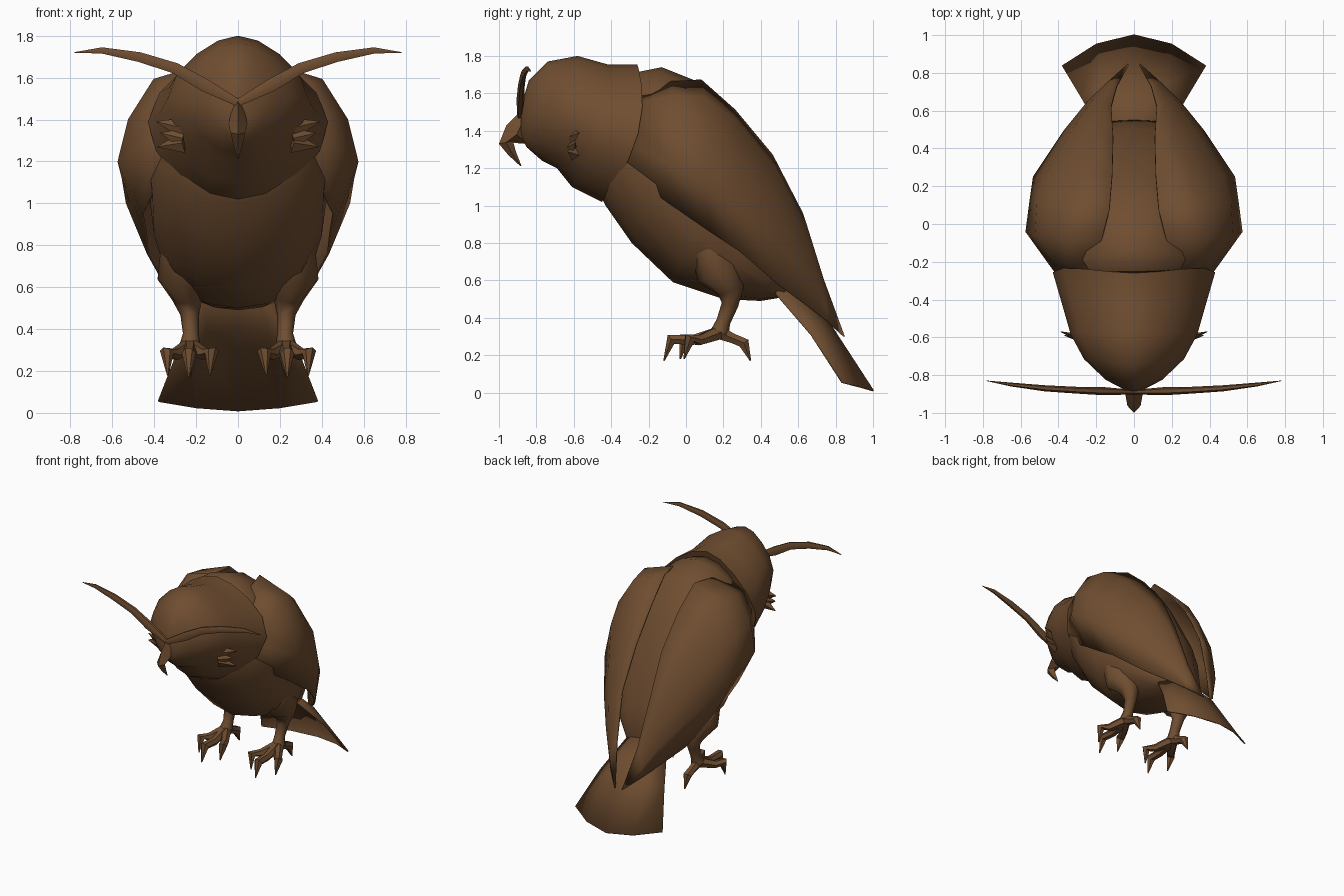
import bpy, bmesh, math
from mathutils import Vector

brown = bpy.data.materials.new("brown_feather")
brown.diffuse_color = (0.16, 0.075, 0.03, 1)


def finish(name, bm, angle=50, thick=0, mirror=False):
    """Turn a bmesh into a named, smooth shaded object."""
    bmesh.ops.remove_doubles(bm, verts=bm.verts, dist=1e-4)
    bmesh.ops.recalc_face_normals(bm, faces=bm.faces)
    me = bpy.data.meshes.new(name)
    bm.to_mesh(me)
    bm.free()
    me.materials.append(brown)
    ob = bpy.data.objects.new(name, me)
    bpy.context.collection.objects.link(ob)
    bpy.ops.object.select_all(action='DESELECT')
    ob.select_set(True)
    bpy.context.view_layer.objects.active = ob
    bpy.ops.object.shade_smooth_by_angle(angle=math.radians(angle))
    if thick:
        m = ob.modifiers.new("thickness", 'SOLIDIFY')
        m.thickness = thick
        m.offset = 0
    if mirror:
        ob.modifiers.new("mirror", 'MIRROR').use_clip = False
    return ob


def skin(bm, rows, closed, caps=False):
    """Bridge equal-length rows of points with quads."""
    vs = [[bm.verts.new(p) for p in r] for r in rows]
    n = len(rows[0])
    for a, b in zip(vs, vs[1:]):
        for i in range(n if closed else n - 1):
            j = (i + 1) % n
            bm.faces.new((a[i], a[j], b[j], b[i]))
    if caps:
        bm.faces.new(vs[0])
        bm.faces.new(vs[-1])


def upright_rings(stations, n, squeeze, lean):
    """Rings from (top y, top z, bottom y, bottom z, half width, side bulge)."""
    rows = []
    for ty, tz, by, bz, w, bulge in stations:
        row = []
        for i in range(n):
            a = math.tau * i / n
            c, s = math.cos(a), math.sin(a)
            row.append((w * s * (1 - lean * c - squeeze * c * c),
                        (ty + by) / 2 + (ty - by) / 2 * c + bulge * s * s,
                        (tz + bz) / 2 + (tz - bz) / 2 * c))
        rows.append(row)
    return rows


def tube(bm, path, n=6, flat=1.0):
    """Tapered tube along (x, y, z, radius) points; flat squashes it sideways."""
    pts = [Vector(p[:3]) for p in path]
    rows = []
    for i, p in enumerate(pts):
        t = (pts[min(i + 1, len(pts) - 1)] - pts[max(i - 1, 0)]).normalized()
        ref = Vector((0, 1, 0)) if abs(t.x) > 0.7 else Vector((1, 0, 0))
        u = (ref - t * ref.dot(t)).normalized()
        v = t.cross(u)
        r = path[i][3]
        rows.append([p + u * r * flat * math.cos(math.tau * k / n)
                     + v * r * math.sin(math.tau * k / n) for k in range(n)])
    skin(bm, rows, True, True)


# Body: egg shape leaning back from neck to tail
bm = bmesh.new()
skin(bm, upright_rings([
    (-0.28, 1.71, -0.50, 1.14, 0.24, 0), (-0.13, 1.74, -0.43, 1.00, 0.37, 0),
    (0.07, 1.66, -0.29, 0.80, 0.43, 0), (0.25, 1.42, -0.07, 0.59, 0.42, 0),
    (0.41, 1.12, 0.20, 0.50, 0.37, 0), (0.50, 0.82, 0.40, 0.49, 0.27, 0),
    (0.55, 0.60, 0.52, 0.51, 0.15, 0)], 16, 0.0, 0.08), True, True)
finish("body", bm, 60)

# Head: hood that overlaps the neck and narrows to the face
bm = bmesh.new()
skin(bm, upright_rings([
    (-0.26, 1.755, -0.45, 1.02, 0.43, 0.10), (-0.42, 1.755, -0.61, 1.10, 0.375, 0.07),
    (-0.58, 1.80, -0.69, 1.20, 0.335, 0.05), (-0.74, 1.77, -0.77, 1.24, 0.265, 0.04),
    (-0.84, 1.67, -0.85, 1.31, 0.15, 0.02), (-0.885, 1.52, -0.88, 1.36, 0.04, 0)],
    16, 0.25, 0.05), True, True)
finish("head", bm, 50)

# Beak: hooked wedge, outline in (y, z) with a half width per point
bm = bmesh.new()
rows = []
for fy, fz, by, bz, w in [(-0.87, 1.52, -0.84, 1.46, 0.02), (-0.96, 1.43, -0.85, 1.33, 0.045),
                          (-1.0, 1.33, -0.925, 1.345, 0.035), (-0.95, 1.27, -0.91, 1.29, 0.022),
                          (-0.885, 1.21, -0.88, 1.213, 0.003)]:
    rows.append([(0, fy, fz), (w, (fy + by) / 2, (fz + bz) / 2),
                 (0, by, bz), (-w, (fy + by) / 2, (fz + bz) / 2)])
skin(bm, rows, True, True)
finish("beak", bm, 40)

# Long brow plumes sweeping out to the sides
bm = bmesh.new()
tube(bm, [(0, -0.89, 1.48, 0.02), (0.16, -0.885, 1.565, 0.036), (0.3, -0.88, 1.645, 0.03),
          (0.47, -0.87, 1.698, 0.027), (0.65, -0.85, 1.73, 0.017),
          (0.78, -0.83, 1.72, 0.002)], 6, 0.6)
finish("brow_plumes", bm, 50, mirror=True)

# Cheek tufts: small pointed feathers
bm = bmesh.new()
for tip, base in [((0.39, -0.57, 1.39), 1.36), ((0.37, -0.59, 1.335), 1.31),
                  ((0.385, -0.57, 1.27), 1.29)]:
    tube(bm, [(0.26, -0.61, base, 0.05), (*tip, 0.002)], 4, 0.5)
finish("cheek_tufts", bm, 30, mirror=True)

# Wings: curved shells, each row runs from the back edge round to the lower edge
bm = bmesh.new()
tip = (0.03, 0.845, 0.30)
skin(bm, [
    [(0.24, -0.25, 1.58), (0.33, -0.26, 1.54), (0.38, -0.27, 1.44),
     (0.39, -0.29, 1.32), (0.33, -0.34, 1.19)],
    [(0.17, -0.08, 1.66), (0.40, -0.06, 1.59), (0.52, -0.06, 1.40),
     (0.57, -0.04, 1.20), (0.455, 0.00, 0.95)],
    [(0.13, 0.08, 1.67), (0.38, 0.10, 1.57), (0.51, 0.11, 1.36),
     (0.55, 0.11, 1.12), (0.44, 0.13, 0.86)],
    [(0.115, 0.26, 1.51), (0.30, 0.27, 1.45), (0.47, 0.26, 1.25),
     (0.53, 0.25, 1.00), (0.43, 0.28, 0.76)],
    [(0.11, 0.46, 1.27), (0.22, 0.48, 1.20), (0.33, 0.49, 1.02),
     (0.37, 0.49, 0.82), (0.33, 0.49, 0.58)],
    [(0.12, 0.62, 0.96), (0.17, 0.64, 0.90), (0.22, 0.65, 0.78),
     (0.24, 0.65, 0.64), (0.22, 0.64, 0.47)],
    [(0.09, 0.73, 0.61), (0.11, 0.74, 0.58), (0.125, 0.745, 0.53),
     (0.135, 0.75, 0.46), (0.13, 0.75, 0.385)],
    [tip] * 5], False)
bmesh.ops.dissolve_degenerate(bm, edges=bm.edges, dist=1e-4)
finish("wing", bm, 70, 0.01, True)

# Tail: arched fan
bm = bmesh.new()
half = [[(0, 0.50, 0.62), (0.09, 0.50, 0.60), (0.17, 0.48, 0.53)],
        [(0, 0.74, 0.41), (0.15, 0.73, 0.38), (0.28, 0.67, 0.31)],
        [(0, 1.0, 0.01), (0.20, 0.95, 0.025), (0.38, 0.835, 0.055)]]
skin(bm, [[(-x, y, z) for x, y, z in r[:0:-1]] + r for r in half], False)
finish("tail", bm, 60, 0.01)

# Legs: feathered thigh and bare shank
bm = bmesh.new()
tube(bm, [(0.27, 0.12, 0.78, 0.10), (0.265, 0.17, 0.65, 0.12), (0.24, 0.24, 0.55, 0.075),
          (0.23, 0.235, 0.47, 0.045), (0.225, 0.20, 0.38, 0.038), (0.23, 0.18, 0.32, 0.05)], 8)
finish("leg", bm, 60, mirror=True)

# Feet: three front toes and one back toe, each ending in a hooked claw
bm = bmesh.new()
for knuckle, end, claw in [((0.23, 0.03, 0.28), (0.235, -0.08, 0.285), (0.235, -0.118, 0.17)),
                           ((0.16, 0.06, 0.28), (0.125, -0.01, 0.29), (0.135, -0.03, 0.18)),
                           ((0.30, 0.07, 0.28), (0.34, 0.02, 0.29), (0.335, -0.01, 0.18)),
                           ((0.23, 0.25, 0.29), (0.23, 0.31, 0.265), (0.23, 0.345, 0.17))]:
    tube(bm, [(0.23, 0.18, 0.32, 0.04), (*knuckle, 0.03), (*end, 0.034), (*claw, 0.004)], 6)
finish("foot", bm, 40, mirror=True)
